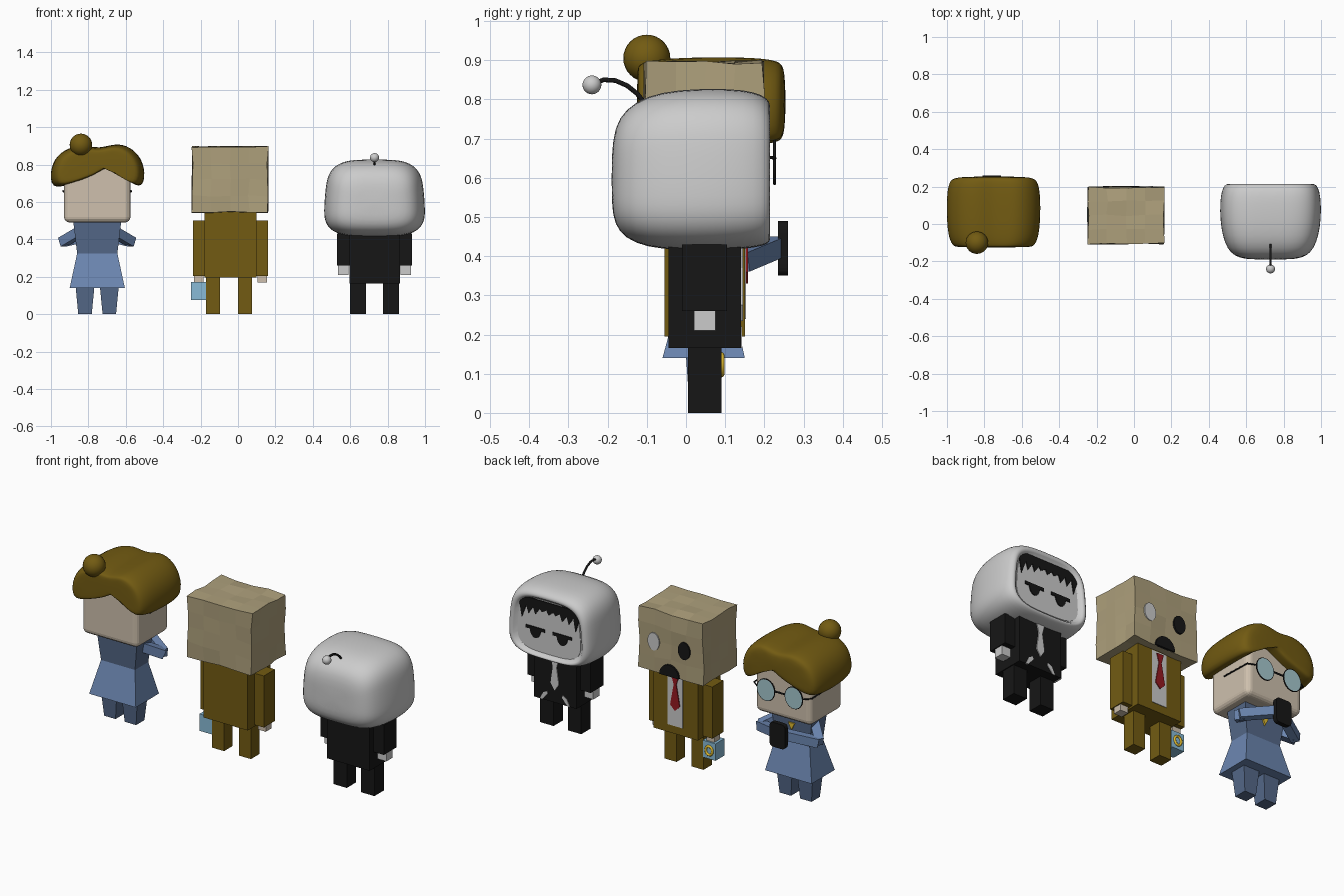
import bpy, bmesh, math, random
from mathutils import Vector

if "Cube" in bpy.data.objects:
    bpy.data.objects.remove(bpy.data.objects["Cube"])

random.seed(4)

def mat(name, r, g, b):
    m = bpy.data.materials.new(name)
    m.diffuse_color = (r, g, b, 1)
    m.use_nodes = True
    m.node_tree.nodes["Principled BSDF"].inputs["Base Color"].default_value = m.diffuse_color
    return m

BROWN = mat("brown", .17, .105, .006)
BAG = mat("paper", .42, .35, .20)
SKIN = mat("skin", .62, .53, .42)
BLUE = mat("blue", .15, .24, .44)
NAVY = mat("dark_blue", .09, .14, .25)
BLACK = mat("black", .008, .008, .008)
RED = mat("red", .3, .01, .015)
GLASS = mat("glass", .38, .58, .62)
SKY = mat("sky", .25, .5, .68)
YELLOW = mat("yellow", .75, .5, .03)
GREY = None

def loft(name, rings, m=None, subsurf=0, smooth=False):
    """Skin a list of equal-length point rings and cap both ends."""
    bm = bmesh.new()
    vs = [[bm.verts.new(p) for p in r] for r in rings]
    n = len(rings[0])
    for a, b in zip(vs, vs[1:]):
        for i in range(n):
            bm.faces.new((a[i], a[(i + 1) % n], b[(i + 1) % n], b[i]))
    bm.faces.new(vs[0])
    bm.faces.new(vs[-1])
    bmesh.ops.recalc_face_normals(bm, faces=bm.faces)
    me = bpy.data.meshes.new(name)
    bm.to_mesh(me)
    bm.free()
    ob = bpy.data.objects.new(name, me)
    bpy.context.collection.objects.link(ob)
    if m:
        me.materials.append(m)
    if subsurf:
        s = ob.modifiers.new("smooth", 'SUBSURF')
        s.levels = s.render_levels = subsurf
    if smooth:
        me.polygons.foreach_set("use_smooth", [True] * len(me.polygons))
    return ob

def rect(x0, x1, y0, y1, z):
    return [(x0, y0, z), (x1, y0, z), (x1, y1, z), (x0, y1, z)]

def box(name, x0, x1, y0, y1, z0, z1, m=None, bevel=0):
    ob = loft(name, [rect(x0, x1, y0, y1, z0), rect(x0, x1, y0, y1, z1)], m)
    if bevel:
        b = ob.modifiers.new("bevel", 'BEVEL')
        b.width, b.segments = bevel, 4
    return ob

def plate(name, pts, y0, y1, m=None):
    """Outline in x-z, extruded along y."""
    return loft(name, [[(x, y0, z) for x, z in pts], [(x, y1, z) for x, z in pts]], m)

def oval(cx, cz, rx, rz, n=24, a0=0, a1=2 * math.pi, power=2):
    out = []
    full = abs(a1 - a0 - 2 * math.pi) < 1e-4
    for i in range(n if full else n + 1):
        a = a0 + (a1 - a0) * i / n
        c, s = math.cos(a), math.sin(a)
        out.append((cx + rx * math.copysign(abs(c) ** (2 / power), c),
                    cz + rz * math.copysign(abs(s) ** (2 / power), s)))
    return out

def beam(name, p, q, w, h, m):
    """Square bar between two points."""
    p, q = Vector(p), Vector(q)
    d = (q - p).normalized()
    s = d.cross(Vector((0, 0, 1))).normalized() * w / 2
    u = s.cross(d).normalized() * h / 2
    return loft(name, [[c + s + u, c - s + u, c - s - u, c + s - u] for c in (p, q)], m)

def ball(name, loc, r, m=None):
    bpy.ops.mesh.primitive_uv_sphere_add(segments=24, ring_count=16, radius=r, location=loc)
    ob = bpy.context.object
    ob.name = name
    bpy.ops.object.shade_smooth()
    if m:
        ob.data.materials.append(m)

def tube(name, pts, r, m, cyclic=False):
    cu = bpy.data.curves.new(name, 'CURVE')
    cu.dimensions, cu.bevel_depth, cu.bevel_resolution = '3D', r, 2
    sp = cu.splines.new('POLY')
    sp.points.add(len(pts) - 1)
    for k, p in zip(sp.points, pts):
        k.co = (*p, 1)
    sp.use_cyclic_u = cyclic
    cu.use_fill_caps = True
    cu.materials.append(m)
    bpy.context.collection.objects.link(bpy.data.objects.new(name, cu))

# ---- Figure with bun and glasses ----
CX = -.753
box("bun_head", -.93, -.575, -.09, .2, .49, .82, SKIN, .03)
profile = [(-1, .665), (-1.005, .78), (-.955, .87), (-.84, .91), (-.74, .88), (-.645, .92),
           (-.55, .88), (-.495, .79), (-.505, .665), (-.59, .71), (-.665, .815), (-.77, .735), (-.9, .695)]
hair_rings = []
for y, s in [(-.125, .75), (-.12, .88), (-.06, .98), (.06, 1.01), (.17, 1), (.235, .94), (.255, .78)]:
    hair_rings.append([(CX + (x - CX) * s, y, .79 + (z - .79) * s) for x, z in profile])
loft("bun_hair", hair_rings, BROWN, 2, True)
ball("hair_bun", (-.84, -.1, .905), .06, BROWN)
# dress, skirt and legs
loft("dress_top", [rect(-.86, -.645, -.01, .11, .325), rect(-.88, -.625, -.02, .12, .49)], NAVY)
loft("skirt", [rect(-.90, -.605, -.06, .15, .14), rect(-.86, -.645, -.01, .11, .325)], BLUE)
plate("pendant", [(CX - .02, .44), (CX + .02, .44), (CX, .40)], .11, .125, YELLOW)
for s in (-1, 1):
    c = CX + s * .065
    loft("bun_leg", [rect(c - .036, c + .036, .01, .085, 0), rect(c - .05, c + .05, 0, .095, .145)], NAVY)
    # arm folded forward to the phone
    elbow = (CX + s * .185, .14, .385)
    beam("upper_arm", (CX + s * .1, .06, .435), elbow, .05, .05, BLUE)
    beam("forearm", elbow, (CX + s * .01, .235, .425), .045, .05, BLUE)
    # round lens with frame and temple
    lx = CX + s * .088
    plate("lens", oval(lx, .645, .054, .06), .222, .23, GLASS)
    tube("lens_frame", [(x, .226, z) for x, z in oval(lx, .645, .054, .06)], .004, BLACK, True)
    tube("temple", [(lx + s * .054, .226, .65), (CX + s * .182, .2, .655), (CX + s * .182, .02, .66)], .004, BLACK)
tube("glasses_bridge", [(CX - .034, .226, .65), (CX + .034, .226, .65)], .005, BLACK)
plate("phone", oval(-.76, .42, .05, .07, 32, power=6), .235, .26, BLACK)

# ---- Figure with paper bag ----
bag = box("paper_bag", -.245, .16, -.105, .197, .545, .895, BAG)
bm = bmesh.new()
bm.from_mesh(bag.data)
bmesh.ops.subdivide_edges(bm, edges=bm.edges[:], cuts=3, use_grid_fill=True)
for v in bm.verts:
    v.co += Vector([random.uniform(-.005, .005) for _ in range(3)])
bm.to_mesh(bag.data)
bm.free()
plate("eye_hole_grey", oval(.064, .717, .037, .05), .19, .204, GREY)
plate("eye_hole_dark", oval(-.128, .712, .037, .05), .19, .204, BLACK)
plate("mouth_hole", oval(-.035, .543, .062, .065, 14, 0, math.pi), .19, .204, BLACK)
# suit
box("brown_jacket", -.18, .10, -.055, .15, .195, .55, BROWN)
plate("shirt_front", [(-.085, .24), (.01, .24), (.01, .54), (-.085, .54)], .14, .153, GREY)
plate("red_tie", [(-.04, .33), (-.07, .36), (-.048, .48), (-.062, .53), (-.018, .53),
                  (-.032, .48), (-.01, .36)], .15, .158, RED)
for x0, x1 in ((-.24, -.18), (.10, .16)):
    box("brown_sleeve", x0, x1, .005, .105, .205, .5, BROWN)
    box("bag_hand", x0 + .005, x1 - .005, .03, .08, .17, .205, SKIN)
for x0, x1 in ((-.17, -.095), (.0, .075)):
    box("brown_leg", x0, x1, .01, .085, 0, .2, BROWN)
# held cube with ring
box("held_cube", -.25, -.17, .01, .09, .075, .172, SKY)
tube("cube_ring", [(x, .091, z) for x, z in oval(-.21, .123, .021, .025, 16)], .007, YELLOW, True)

# ---- Figure with round helmet ----
HX = .73
def helmet_ring(y, hx, z0, z1):
    c, h = (z0 + z1) / 2, (z1 - z0) / 2
    return [(HX + x * (1 - .06 * (z - c) / h), y, z)
            for x, z in oval(0, c, hx, h, 40, power=3.6)]
loft("helmet", [helmet_ring(*r) for r in [
    (-.19, .10, .53, .66), (-.182, .165, .48, .73), (-.155, .212, .445, .775), (-.10, .243, .422, .81),
    (-.02, .262, .415, .825), (.07, .268, .414, .828), (.15, .264, .418, .825), (.195, .252, .425, .812),
    (.215, .235, .435, .795), (.216, .212, .448, .772), (.17, .207, .452, .767)]], None, 1, True)
plate("face_rim", [(x, z) for x, y, z in helmet_ring(0, .211, .449, .771)], .165, .19, BLACK)
plate("face", [(x, z) for x, y, z in helmet_ring(0, .197, .46, .76)], .17, .195, GREY)
# spiky fringe
spikes = [(.54, .70)]
for i in range(9):
    x = .56 + i * .0425
    spikes += [(x, .635 + .05 * math.sin(math.pi * i / 8) + .012 * (i % 2)), (x + .014, .71)]
plate("fringe", [(.545, .735), (.59, .757), (.87, .757), (.915, .735)] + spikes[::-1], .19, .2, BLACK)
for s in (-1, 1):
    ex = HX + s * .085
    # half-closed eye
    box("eyelid", ex - .06, ex + .06, .19, .2, .58, .597, BLACK)
    plate("pupil", oval(ex, .585, .034, .05, 14, math.pi, 2 * math.pi), .19, .2, BLACK)
    # limbs
    a0, a1 = sorted((HX + s * .135, HX + s * .2))
    box("black_sleeve", a0, a1, -.01, .105, .26, .43, BLACK)
    box("helmet_hand", a0 + .005, a1 - .005, .02, .075, .21, .262, GREY)
    l0, l1 = sorted((HX + s * .045, HX + s * .13))
    box("black_leg", l0, l1, .005, .09, 0, .17, BLACK)
    plate("coat_slash", [(HX + s * .095, .165), (HX + s * .08, .165), (HX + s * .045, .205),
                         (HX + s * .05, .22), (HX + s * .075, .205)], .135, .143, GREY)
box("black_coat", .595, .865, -.045, .14, .165, .43, BLACK)
plate("grey_tie", [(HX, .235), (HX - .026, .275), (HX - .012, .37), (HX - .025, .42),
                   (HX + .025, .42), (HX + .012, .37), (HX + .026, .275)], .135, .145, GREY)
# antenna
tube("antenna", [(HX, -.105, .79), (HX, -.125, .815), (HX, -.15, .835), (HX, -.18, .848),
                 (HX, -.21, .85), (HX, -.235, .84)], .006, BLACK)
ball("antenna_tip", (HX, -.24, .837), .024)
